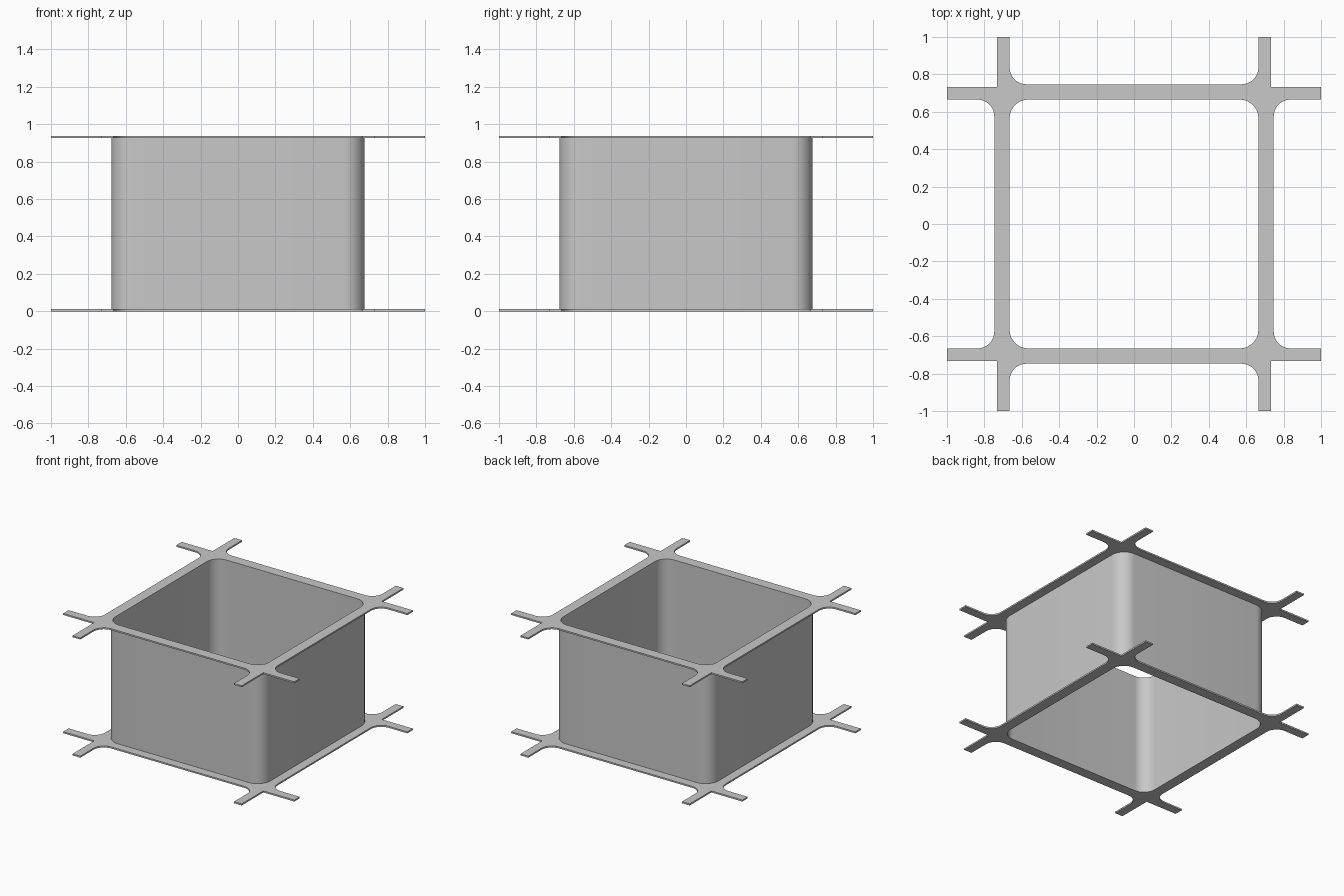
import bpy, bmesh
from math import sin, cos, radians

if "Cube" in bpy.data.objects:
    bpy.data.objects.remove(bpy.data.objects["Cube"])

HEIGHT = 0.937
PLATE = 0.012           # flange thickness
INNER = 0.665           # half width of the opening
WALL = 0.012            # wall thickness
CORNER = 0.1            # opening corner radius
ARM = 0.732             # outer edge of the arms
SIDE = 0.747            # outer edge of the side strips
FILLET = 0.09

grey = bpy.data.materials.new("light grey")
grey.use_nodes = True
colour = (0.58, 0.58, 0.58, 1)
grey.diffuse_color = colour
grey.node_tree.nodes["Principled BSDF"].inputs["Base Color"].default_value = colour


def arc(cx, cy, r, start, end, steps=12):
    angles = [radians(start + (end - start) * i / steps) for i in range(steps + 1)]
    return [(cx + r * cos(a), cy + r * sin(a)) for a in angles]


def four_times(quarter):
    """Repeat a corner outline around all four corners."""
    points = []
    for _ in range(4):
        points += quarter
        quarter = [(-y, x) for x, y in quarter]
    return points


def rounded_square(half, r):
    return four_times(arc(half - r, half - r, r, 0, 90))


def ring(name, outlines, bottom, top):
    """Extrude a flat shape with a hole between two heights."""
    curve = bpy.data.curves.new(name, "CURVE")
    curve.dimensions = "2D"
    curve.fill_mode = "BOTH"
    curve.extrude = (top - bottom) / 2
    for outline in outlines:
        spline = curve.splines.new("POLY")
        spline.points.add(len(outline) - 1)
        for point, (x, y) in zip(spline.points, outline):
            point.co = (x, y, 0, 1)
        spline.use_cyclic_u = True
    helper = bpy.data.objects.new(name + " outline", curve)
    mesh = bpy.data.meshes.new_from_object(helper)
    bpy.data.objects.remove(helper)

    bm = bmesh.new()
    bm.from_mesh(mesh)
    bmesh.ops.remove_doubles(bm, verts=bm.verts, dist=0.0001)
    bmesh.ops.recalc_face_normals(bm, faces=bm.faces)
    bmesh.ops.translate(bm, verts=bm.verts, vec=(0, 0, (top + bottom) / 2))
    bm.to_mesh(mesh)
    bm.free()
    mesh.materials.clear()
    mesh.materials.append(grey)

    obj = bpy.data.objects.new(name, mesh)
    bpy.context.collection.objects.link(obj)
    bpy.ops.object.select_all(action="DESELECT")
    obj.select_set(True)
    bpy.context.view_layer.objects.active = obj
    bpy.ops.object.shade_smooth_by_angle(angle=radians(30))
    return obj


# Flange outline: side strips filleted into two crossing arms per corner
corner = arc(SIDE + FILLET, INNER - FILLET, FILLET, 180, 90)
corner += [(1, INNER), (1, ARM), (ARM, ARM), (ARM, 1), (INNER, 1)]
corner += arc(INNER - FILLET, SIDE + FILLET, FILLET, 0, -90)
flange = four_times(corner)
opening = rounded_square(INNER, CORNER)

ring("bottom_flange", [flange, opening], 0, PLATE)
ring("top_flange", [flange, opening], HEIGHT - PLATE, HEIGHT)

# Square tube with rounded corners joining the flanges
ring("tube_wall", [rounded_square(INNER + WALL, CORNER + WALL), opening],
     PLATE, HEIGHT - PLATE)
